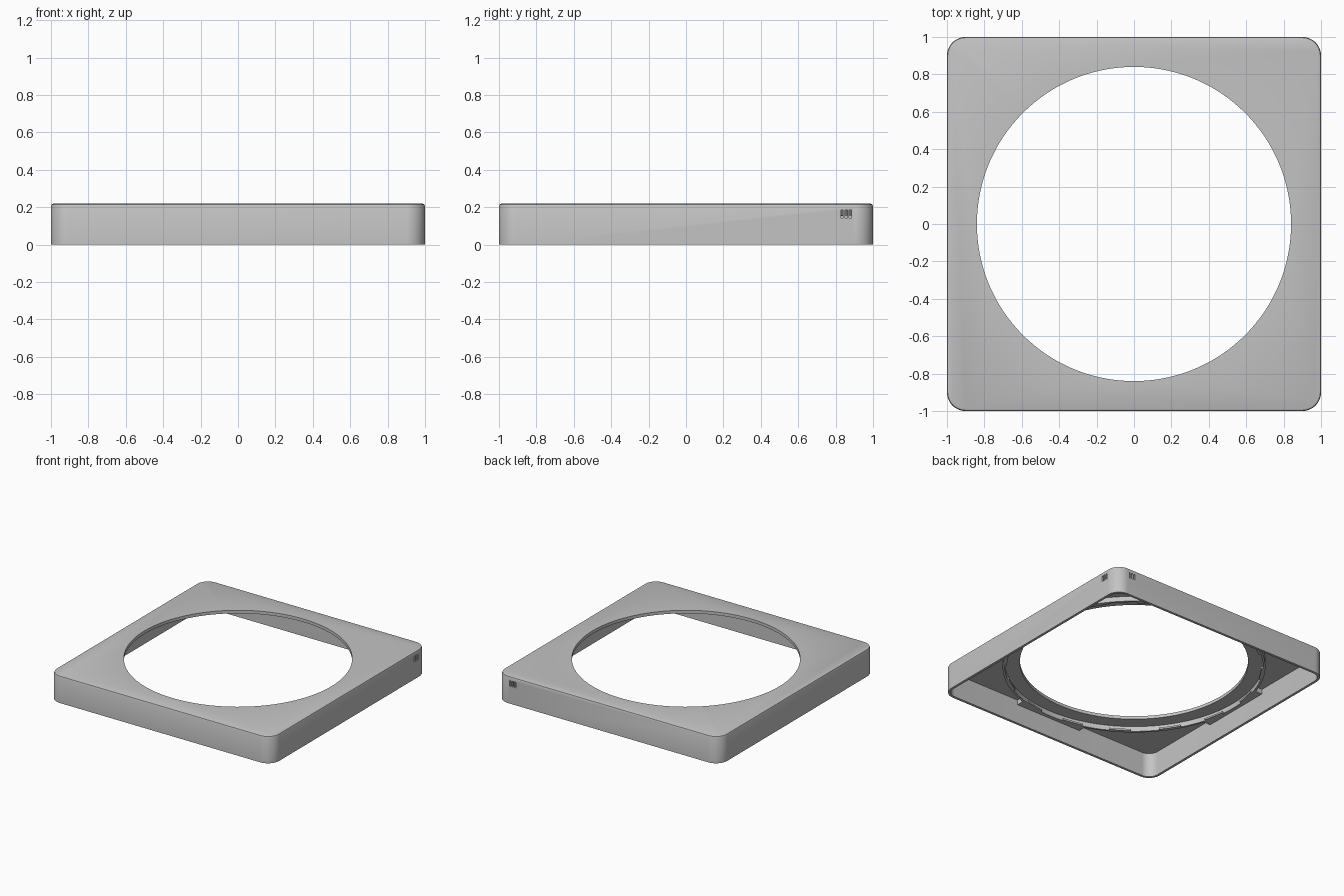
import bpy, bmesh
from math import sin, cos, pi, radians, tau
from mathutils import Matrix

cube = bpy.data.objects.get("Cube")
if cube:
    bpy.data.objects.remove(cube, do_unlink=True)

grey = bpy.data.materials.new("plain grey")
grey.use_nodes = True
COLOUR = (0.55, 0.55, 0.55, 1)
grey.diffuse_color = COLOUR
grey.node_tree.nodes["Principled BSDF"].inputs["Base Color"].default_value = COLOUR

HEIGHT, ROOF, WALL, RADIUS, HOLE = 0.22, 0.195, 0.02, 0.1, 0.84
RIB_LOW = 0.155


def finish(bm, name):
    bmesh.ops.recalc_face_normals(bm, faces=bm.faces)
    mesh = bpy.data.meshes.new(name)
    bm.to_mesh(mesh)
    bm.free()
    mesh.materials.append(grey)
    obj = bpy.data.objects.new(name, mesh)
    bpy.context.collection.objects.link(obj)
    return obj


def activate(obj):
    bpy.ops.object.select_all(action="DESELECT")
    obj.select_set(True)
    bpy.context.view_layer.objects.active = obj


def loft(bm, levels):
    """Solid through stacked (outline, z) levels of equal point count."""
    rings = [[bm.verts.new((x, y, z)) for x, y in outline] for outline, z in levels]
    n = len(rings[0])
    for low, high in zip(rings, rings[1:]):
        for i in range(n):
            j = (i + 1) % n
            bm.faces.new((low[i], low[j], high[j], high[i]))
    bm.faces.new(rings[0][::-1])
    bm.faces.new(rings[-1])


def rounded_square(inset, steps=12):
    r, c = RADIUS - inset, 1 - RADIUS
    points = []
    for q in range(4):
        mid = pi / 4 + q * pi / 2
        cx, cy = (c if cos(mid) > 0 else -c), (c if sin(mid) > 0 else -c)
        for k in range(steps + 1):
            a = (q + k / steps) * pi / 2
            points.append((cx + r * cos(a), cy + r * sin(a)))
    return points


def arc(r, a0, a1, steps):
    angles = [a0 + (a1 - a0) * k / steps for k in range(steps + 1)]
    return [(r * cos(a), r * sin(a)) for a in angles]


def cut(target, cutter):
    mod = target.modifiers.new("cut", "BOOLEAN")
    mod.operation, mod.solver, mod.object = "DIFFERENCE", "EXACT", cutter
    activate(target)
    bpy.ops.object.modifier_apply(modifier=mod.name)
    bpy.data.objects.remove(cutter, do_unlink=True)


# Square cover with softened top edge
bm = bmesh.new()
loft(bm, [(rounded_square(0), 0), (rounded_square(0), HEIGHT - 0.014),
          (rounded_square(0.004), HEIGHT - 0.004), (rounded_square(0.014), HEIGHT)])
cover = finish(bm, "cover_shell")

# Hollow underside
bm = bmesh.new()
loft(bm, [(rounded_square(WALL), -0.1), (rounded_square(WALL), ROOF)])
cut(cover, finish(bm, "cavity_cutter"))

# Round opening
bm = bmesh.new()
circle = arc(HOLE, 0, tau, 128)[:-1]
loft(bm, [(circle, 0.1), (circle, 0.3)])
cut(cover, finish(bm, "opening_cutter"))

# Three small vents on each side of one corner
bm = bmesh.new()
for k in (-1, 0, 1):
    along = 0.856 + k * 0.022
    for place, size in (((1, along), (0.1, 0.013)), ((along, 1), (0.013, 0.1))):
        bmesh.ops.create_cube(bm, size=1, matrix=Matrix.Translation((*place, 0.164))
                              @ Matrix.Diagonal((*size, 0.045, 1)))
cut(cover, finish(bm, "vent_cutter"))

# Locating ring under the roof
bm = bmesh.new()
n = 128
rows = []
for r, z in ((0.95, RIB_LOW), (0.967, RIB_LOW), (0.967, ROOF + 0.003), (0.95, ROOF + 0.003)):
    rows.append([bm.verts.new((x, y, z)) for x, y in arc(r, 0, tau, n)[:-1]])
for s in range(4):
    a, b = rows[s], rows[(s + 1) % 4]
    for i in range(n):
        j = (i + 1) % n
        bm.faces.new((a[i], a[j], b[j], b[i]))
ring = finish(bm, "locating_ring")

# Small retaining lips around the ring
bm = bmesh.new()
for k in range(16):
    mid = (k + 0.5) * tau / 16
    a0, a1 = mid - radians(5), mid + radians(5)
    outline = arc(0.955, a0, a1, 6) + arc(0.935, a1, a0, 6)
    loft(bm, [(outline, RIB_LOW - 0.001), (outline, RIB_LOW + 0.012)])
lips = finish(bm, "retaining_lips")

# Fillers joining the ring to the middle of each wall
bm = bmesh.new()
for k in range(4):
    turn = k * pi / 2
    c, s = cos(turn), sin(turn)
    half = radians(18)
    y = 0.96 * sin(half)
    flat = arc(0.96, -half, half, 12) + [(0.985, y), (0.985, -y)]
    outline = [(px * c - py * s, px * s + py * c) for px, py in flat]
    loft(bm, [(outline, RIB_LOW + 0.001), (outline, ROOF + 0.002)])
fillers = finish(bm, "wall_fillers")

# Smooth curves, crisp edges
for obj in (cover, ring, lips, fillers):
    activate(obj)
    bpy.ops.object.shade_smooth_by_angle(angle=radians(30))
